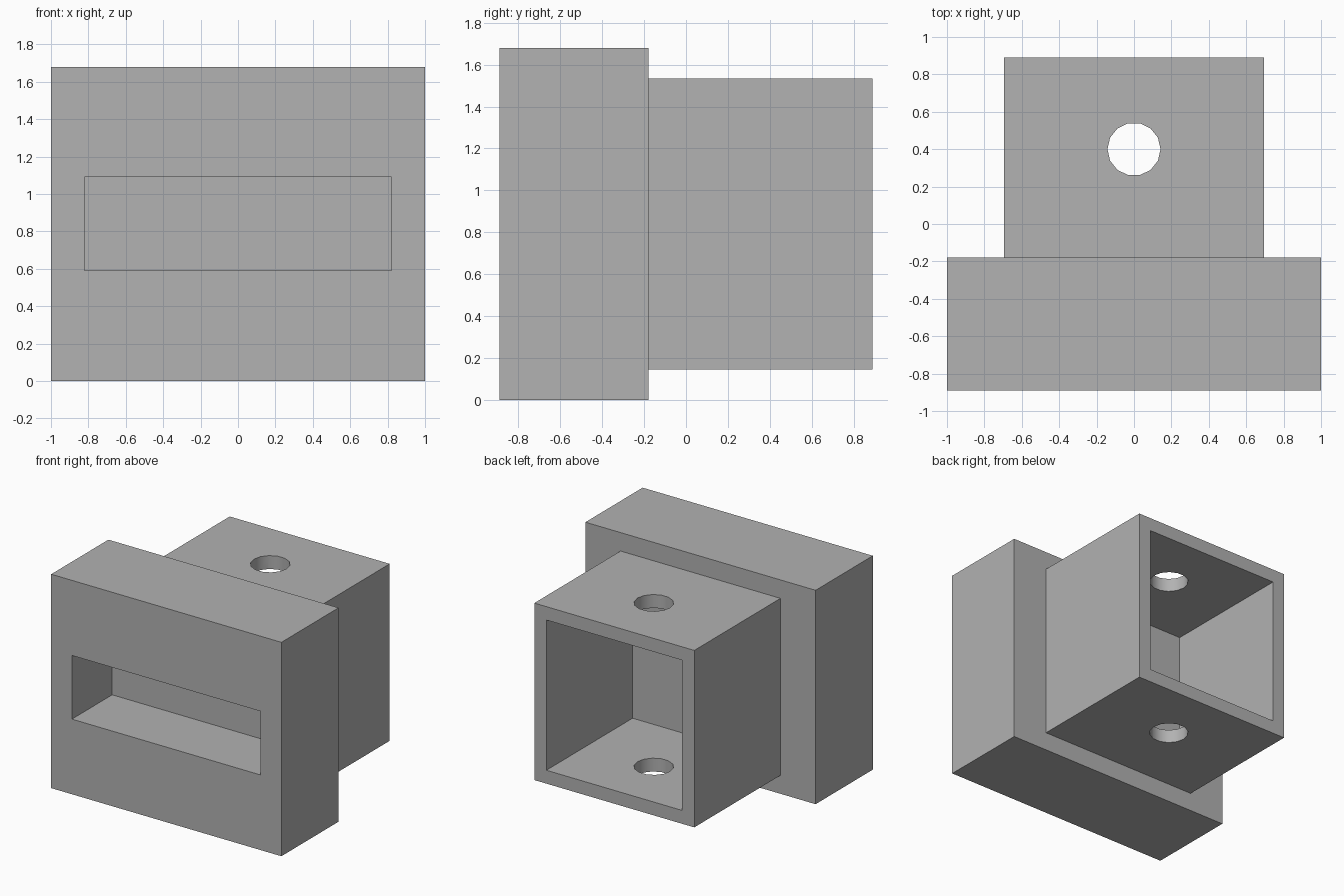
import bpy
import math

old = bpy.data.objects.get("Cube")
if old:
    bpy.data.objects.remove(old, do_unlink=True)

# One plain grey finish
grey = bpy.data.materials.new("plain_grey")
grey.use_nodes = True
colour = (0.445, 0.445, 0.445, 1)
grey.diffuse_color = colour
grey.node_tree.nodes["Principled BSDF"].inputs["Base Color"].default_value = colour


def box(name, x, y, z):
    """Box spanning the given (low, high) ranges."""
    spans = (x, y, z)
    bpy.ops.mesh.primitive_cube_add(size=1, location=[(a + b) / 2 for a, b in spans])
    ob = bpy.context.object
    ob.name = name
    ob.scale = [b - a for a, b in spans]
    bpy.ops.object.transform_apply(location=True, rotation=True, scale=True)
    ob.data.materials.append(grey)
    return ob


def combine(target, tool, operation):
    """Apply a boolean to the target and discard the tool."""
    tool.hide_render = True
    mod = target.modifiers.new(tool.name, "BOOLEAN")
    mod.operation = operation
    mod.solver = "EXACT"
    mod.object = tool
    bpy.context.view_layer.objects.active = target
    bpy.ops.object.modifier_apply(modifier=mod.name)
    bpy.data.objects.remove(tool, do_unlink=True)


FRONT, STEP, BACK = -0.89, -0.18, 0.89
MID = 0.84       # centre height
SLEEVE = 0.695   # half size of the square sleeve
WALL = 0.105
inner = SLEEVE - WALL

# Wide front block with a square sleeve behind it
body = box("slotted_block_with_sleeve", (-1, 1), (FRONT, STEP), (0, 2 * MID))
sleeve = box("sleeve", (-SLEEVE, SLEEVE), (STEP - 0.1, BACK), (MID - SLEEVE, MID + SLEEVE))
combine(body, sleeve, "UNION")

# Blind slot in the front face
slot = box("slot_cutter", (-0.82, 0.82), (FRONT - 0.1, FRONT + 0.5), (MID - 0.25, MID + 0.25))
combine(body, slot, "DIFFERENCE")

# Square socket, open at the back
socket = box("socket_cutter", (-inner, inner), (STEP, BACK + 0.1), (MID - inner, MID + inner))
combine(body, socket, "DIFFERENCE")

# Vertical pin hole through the upper and lower sleeve walls
bpy.ops.mesh.primitive_cylinder_add(vertices=14, radius=0.142, depth=2, location=(0, 0.4, MID),
                                    rotation=(0, 0, math.pi / 2))
pin = bpy.context.object
pin.name = "pin_hole_cutter"
pin.data.materials.append(grey)
combine(body, pin, "DIFFERENCE")

# Smooth hole walls, sharp box edges
bpy.ops.object.select_all(action="DESELECT")
body.select_set(True)
bpy.context.view_layer.objects.active = body
bpy.ops.object.shade_smooth_by_angle(angle=math.radians(30))
